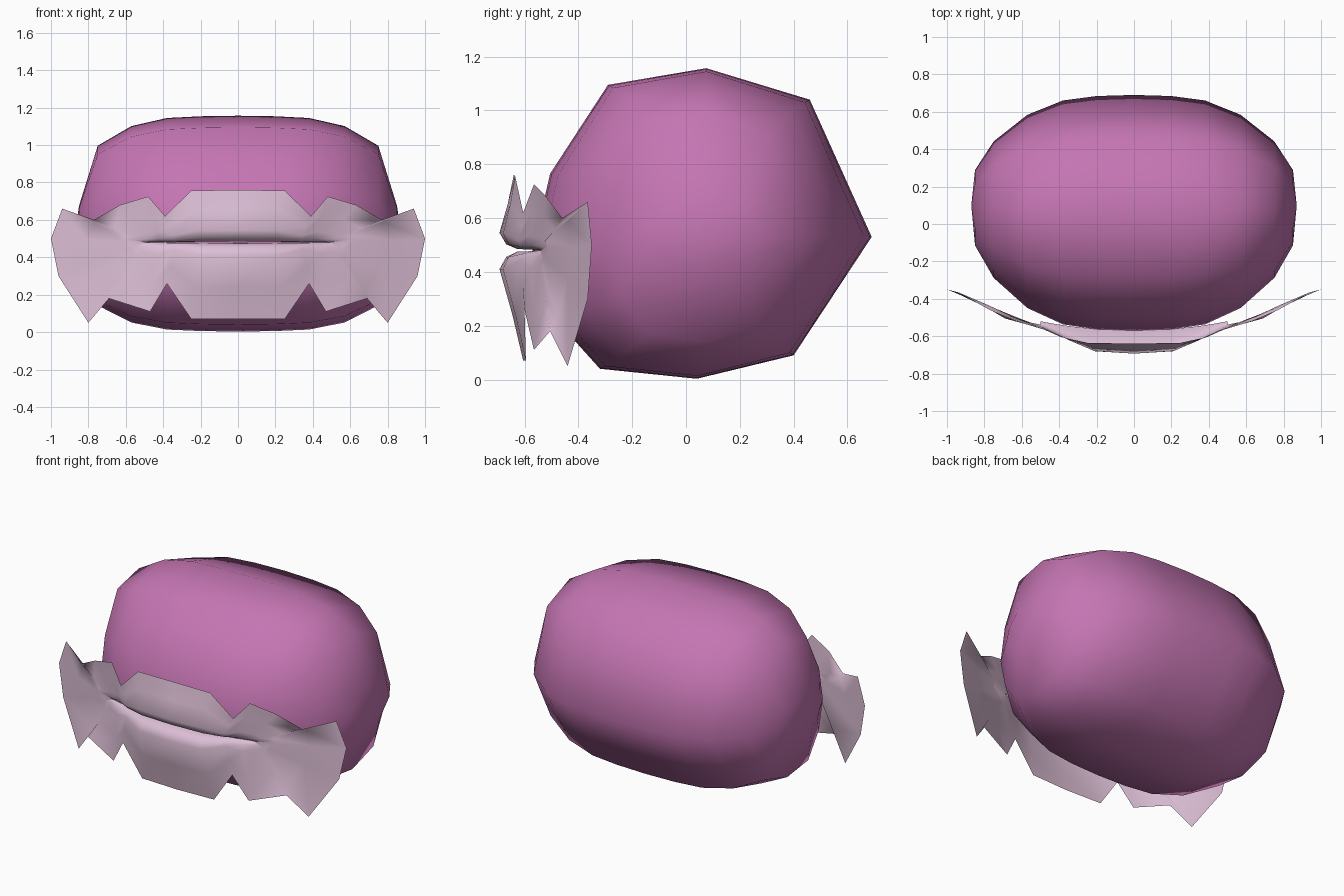
import bpy, bmesh

if "Cube" in bpy.data.objects:
    bpy.data.objects.remove(bpy.data.objects["Cube"])


def material(name, rgb):
    m = bpy.data.materials.new(name)
    m.diffuse_color = (*rgb, 1)
    m.use_nodes = True
    m.node_tree.nodes["Principled BSDF"].inputs["Base Color"].default_value = m.diffuse_color
    return m


def grid_object(name, rows, mat, close=False, flip=False):
    """Skin a list of equal-length point rows with smooth quads."""
    bm = bmesh.new()
    vs = [[bm.verts.new(p) for p in r] for r in rows]
    n = len(rows[0])
    for a, b in zip(vs, vs[1:]):
        for k in range(n if close else n - 1):
            j = (k + 1) % n
            bm.faces.new((a[k], a[j], b[j], b[k]))
    bmesh.ops.remove_doubles(bm, verts=bm.verts, dist=0.0005)
    bmesh.ops.recalc_face_normals(bm, faces=bm.faces)
    if flip:
        bmesh.ops.reverse_faces(bm, faces=bm.faces)
    for f in bm.faces:
        f.smooth = True
    me = bpy.data.meshes.new(name)
    bm.to_mesh(me)
    bm.free()
    me.materials.append(mat)
    ob = bpy.data.objects.new(name, me)
    bpy.context.collection.objects.link(ob)
    return ob


def interp(table, x):
    for (x0, y0), (x1, y1) in zip(table, table[1:]):
        if x <= x1:
            return y0 + (y1 - y0) * (x - x0) / (x1 - x0)
    return table[-1][1]


purple = material("mouth purple", (0.56, 0.18, 0.45))
pink = material("pale lip pink", (0.72, 0.52, 0.67))

# Mouth cavity: side profile (y, z), shrunk toward each end
profile = [(-0.57, 0.48), (-0.505, 0.765), (-0.29, 1.095), (0.075, 1.157),
           (0.46, 1.04), (0.69, 0.53), (0.40, 0.09), (0.04, 0.003),
           (-0.32, 0.04), (-0.50, 0.24)]
stations = [(0, 1, 1), (0.2, 0.99, 0.995), (0.38, 0.95, 0.98),
            (0.57, 0.82, 0.91), (0.75, 0.58, 0.74), (0.85, 0.32, 0.22),
            (0.87, 0, 0)]
cy, cz = 0.1, 0.54
full = [(-x, a, b) for x, a, b in reversed(stations[1:])] + stations
rows = [[(x, cy + (y - cy) * sy, cz + (z - cz) * sz) for y, z in profile]
        for x, sy, sz in full]
grid_object("mouth_cavity", rows, purple, close=True)

# Lips and surrounding skin: spokes from the slit to a ragged outer edge
# each spoke: slit x, outer x, y, z
upper = [(0, 0, -0.64, 0.76), (0.2, 0.25, -0.635, 0.757),
         (0.33, 0.39, -0.605, 0.62), (0.41, 0.48, -0.565, 0.725),
         (0.46, 0.63, -0.52, 0.68), (0.49, 0.77, -0.46, 0.60),
         (0.5, 0.94, -0.365, 0.66), (0.5, 1.0, -0.35, 0.50)]
lower = [(0.5, 0.96, -0.365, 0.30), (0.5, 0.80, -0.44, 0.05),
         (0.48, 0.69, -0.505, 0.18), (0.43, 0.47, -0.565, 0.11),
         (0.34, 0.38, -0.60, 0.26), (0.2, 0.25, -0.595, 0.07),
         (0, 0, -0.605, 0.07)]
front = [(0, -0.693), (0.19, -0.687), (0.28, -0.655), (0.38, -0.605),
         (0.47, -0.56), (0.53, -0.535), (0.68, -0.50), (1, -0.35)]


def spoke(s, side):
    sx, ox, oy, oz = s
    taper = 1 - (sx / 0.5) ** 2
    sign = 1 if oz > 0.48 else -1
    gap = sign * 0.004 * taper
    bulge_t = 0.23 if sign > 0 else 0.17
    pts = [(sx, -0.57 + 0.05 * (sx / 0.5) ** 2, 0.48 + gap),
           (sx, interp(front, sx) + 0.055 * taper + 0.01, 0.48 + 1.5 * gap)]
    bx = sx + (ox - sx) * bulge_t
    bz = 0.48 + (oz - 0.48) * bulge_t
    if abs(bz - 0.48) < 0.065 * taper:
        bz = 0.48 + sign * 0.065 * taper
    by = interp(front, bx)
    pts.append((bx, by + 0.025 * taper, 0.48 + (bz - 0.48) * 0.35))
    pts.append((bx, by, bz))
    t = 0.5
    pts.append((bx + (ox - bx) * t, by + (oy - by) * t + 0.004, bz + (oz - bz) * t))
    pts.append((ox, oy, oz))
    return [(side * x, y, z) for x, y, z in pts]


half = upper + lower
ring = [spoke(s, 1) for s in half] + [spoke(s, -1) for s in reversed(half)]
lips = grid_object("lips", ring, pink)
# make the lip skin face forward
if sum(p.normal.y * p.area for p in lips.data.polygons) > 0:
    lips.data.flip_normals()
